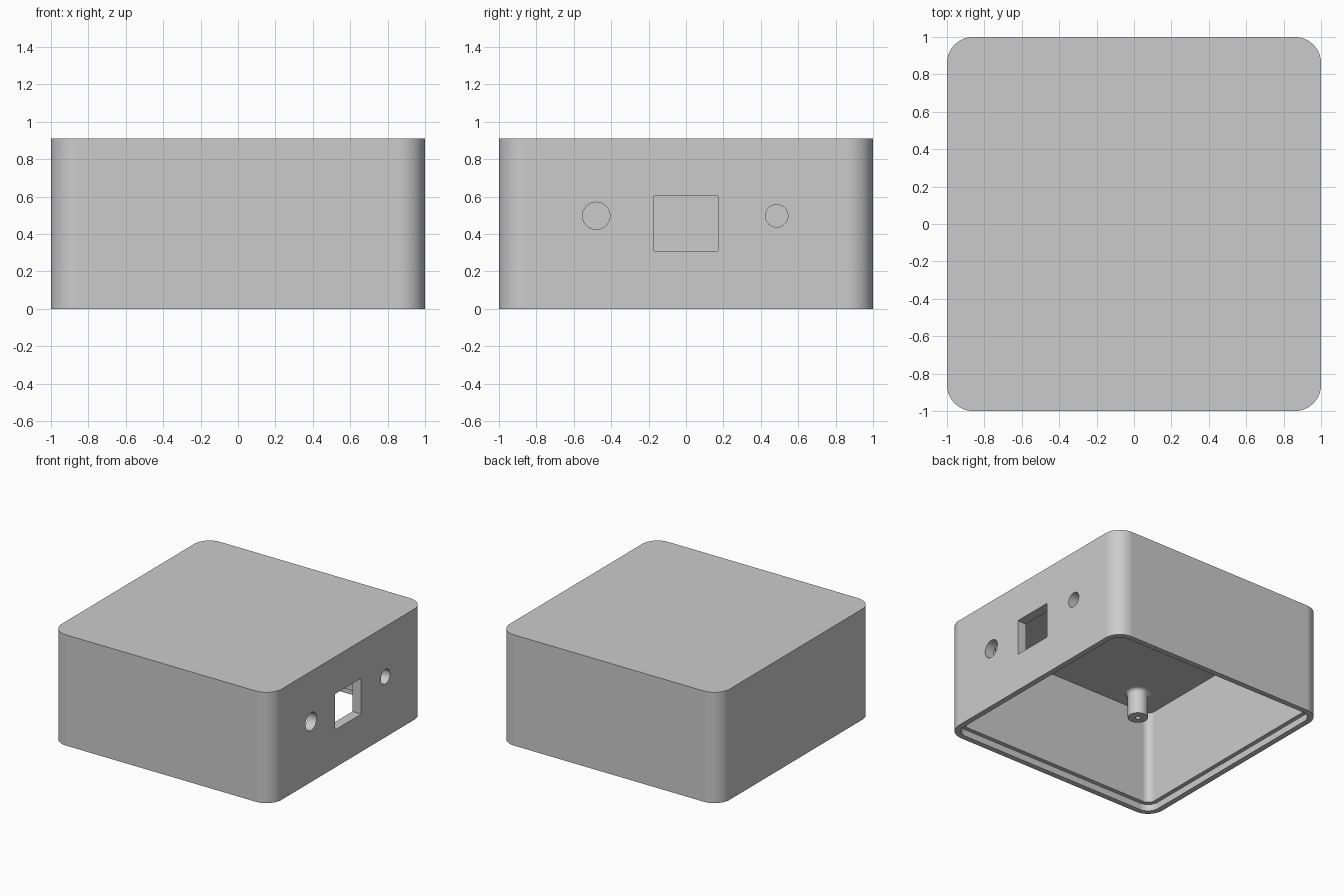
import bpy, bmesh, math
from mathutils import Matrix, Vector

cube = bpy.data.objects.get("Cube")
if cube:
    bpy.data.objects.remove(cube, do_unlink=True)

HEIGHT, WALL, RADIUS = 0.91, 0.08, 0.14
RIM, LIP = 0.045, 0.055          # width of the bottom rim, depth of the recess for a base plate
CEILING = HEIGHT - WALL

grey = bpy.data.materials.new("light_grey")
grey.use_nodes = True
grey.diffuse_color = (0.6, 0.6, 0.6, 1)
grey.node_tree.nodes["Principled BSDF"].inputs["Base Color"].default_value = grey.diffuse_color


def make_object(name, bm):
    bmesh.ops.recalc_face_normals(bm, faces=bm.faces)
    mesh = bpy.data.meshes.new(name)
    bm.to_mesh(mesh)
    bm.free()
    mesh.materials.append(grey)
    obj = bpy.data.objects.new(name, mesh)
    bpy.context.collection.objects.link(obj)
    return obj


def smooth(obj):
    bpy.ops.object.select_all(action='DESELECT')
    obj.select_set(True)
    bpy.context.view_layer.objects.active = obj
    bpy.ops.object.shade_smooth_by_angle(angle=math.radians(30))


def loft(name, rings):
    """Skin a list of equal point rings and cap both ends."""
    bm = bmesh.new()
    loops = [[bm.verts.new(p) for p in ring] for ring in rings]
    n = len(loops[0])
    for a, b in zip(loops, loops[1:]):
        for i in range(n):
            j = (i + 1) % n
            bm.faces.new((a[i], a[j], b[j], b[i]))
    bm.faces.new(loops[0])
    bm.faces.new(loops[-1])
    return make_object(name, bm)


def rounded_square(inset, z, steps=20):
    """Square outline with round corners, shrunk evenly by inset."""
    centre, r = 1 - RADIUS, RADIUS - inset
    points = []
    for k, (sx, sy) in enumerate(((1, 1), (-1, 1), (-1, -1), (1, -1))):
        for i in range(steps + 1):
            a = (k + i / steps) * math.pi / 2
            points.append((sx * centre + r * math.cos(a), sy * centre + r * math.sin(a), z))
    return points


def circle(x, y, r, z, sides=40):
    return [(x + r * math.cos(2 * math.pi * i / sides),
             y + r * math.sin(2 * math.pi * i / sides), z) for i in range(sides)]


# Hollow case, open at the bottom with a stepped lip
case = loft("case", [rounded_square(d, z) for d, z in (
    (0, HEIGHT), (0, 0), (RIM, 0), (RIM, LIP), (WALL, LIP), (WALL, CEILING))])

# Openings in the +x wall: one rectangular port and two round holes
cutters = []
bm = bmesh.new()
bmesh.ops.create_cube(bm, size=1, matrix=Matrix.Translation((0.96, 0, 0.457))
                      @ Matrix.Diagonal(Vector((0.3, 0.34, 0.294, 1))))
cutters.append(make_object("port_cutter", bm))
for y, r in ((-0.48, 0.073), (0.485, 0.06)):
    bm = bmesh.new()
    bmesh.ops.create_cone(bm, cap_ends=True, segments=48, radius1=r, radius2=r, depth=0.3,
                          matrix=Matrix.Translation((0.96, y, 0.497))
                          @ Matrix.Rotation(math.pi / 2, 4, 'Y'))
    cutters.append(make_object("round_hole_cutter", bm))

bpy.context.view_layer.objects.active = case
for cutter in cutters:
    cutter.hide_render = True
    mod = case.modifiers.new("opening", 'BOOLEAN')
    mod.operation, mod.solver, mod.object = 'DIFFERENCE', 'EXACT', cutter
    bpy.ops.object.modifier_apply(modifier=mod.name)
    bpy.data.objects.remove(cutter, do_unlink=True)
smooth(case)
case.modifiers.new("flat_walls", 'WEIGHTED_NORMAL').keep_sharp = True

# Four screw posts under the ceiling: filleted base, blind pilot hole
POST_R, FILLET, TIP, PILOT = 0.076, 0.03, 0.62, 0.019
profile = [(POST_R + FILLET, CEILING + 0.01)]
for i in range(9):
    a = i / 8 * math.pi / 2
    profile.append((POST_R + FILLET * (1 - math.sin(a)), CEILING - FILLET * (1 - math.cos(a))))
profile += [(POST_R, TIP), (PILOT, TIP), (PILOT, CEILING - 0.03)]
for sx, side in ((1, "left"), (-1, "right")):
    for sy, end in ((1, "back"), (-1, "front")):
        post = loft(f"screw_post_{end}_{side}",
                    [circle(sx * 0.65, sy * 0.73, r, z) for r, z in profile])
        smooth(post)
